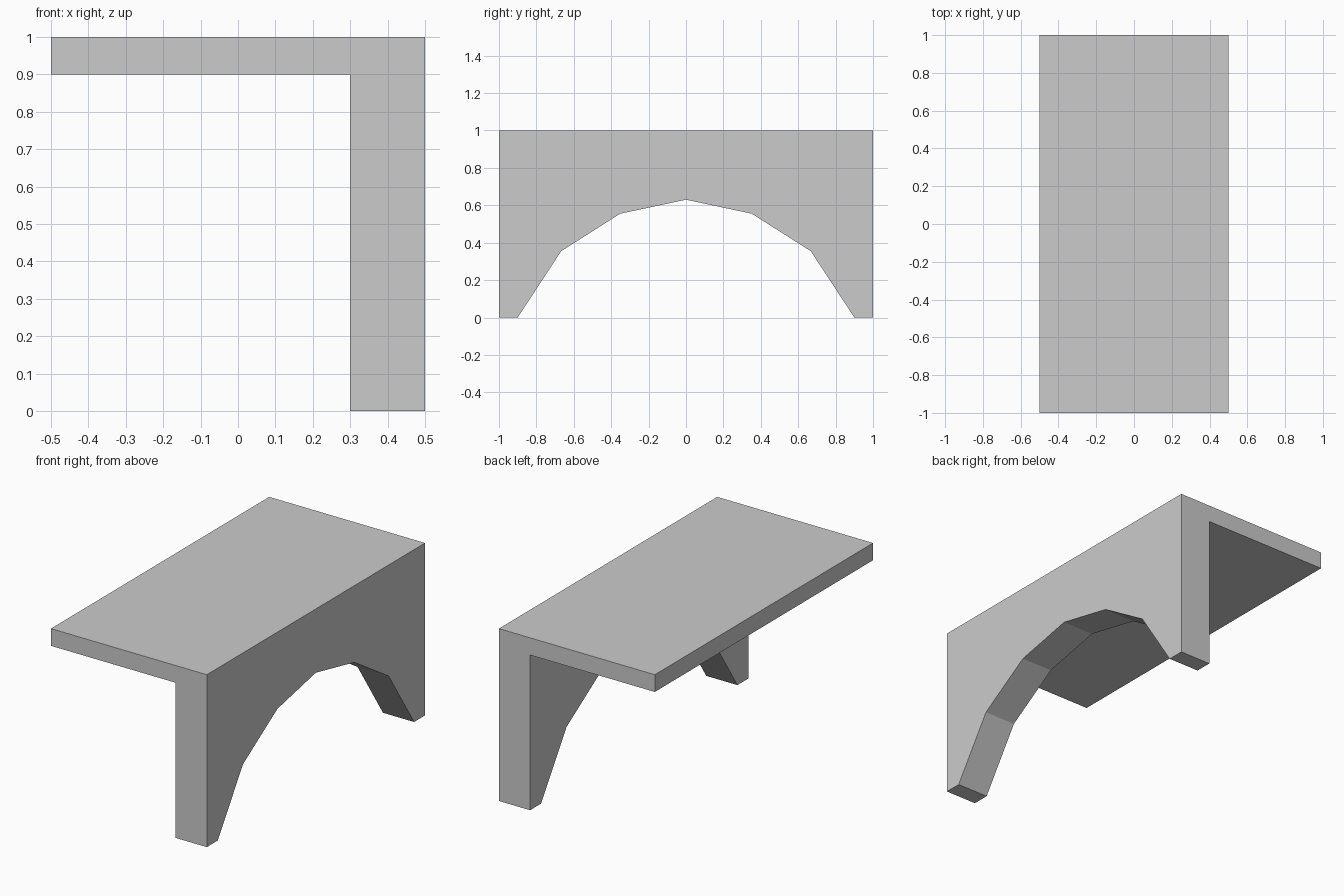
import bpy
import bmesh
from mathutils import Vector

cube = bpy.data.objects.get("Cube")
if cube:
    bpy.data.objects.remove(cube, do_unlink=True)

grey = bpy.data.materials.new("plain grey")
grey.use_nodes = True
grey.diffuse_color = (0.6, 0.6, 0.6, 1)
grey.node_tree.nodes["Principled BSDF"].inputs["Base Color"].default_value = (0.6, 0.6, 0.6, 1)


def prism(name, outline, depth):
    """Extrude a closed outline of points along the depth vector."""
    bm = bmesh.new()
    face = bm.faces.new([bm.verts.new(p) for p in outline])
    result = bmesh.ops.extrude_face_region(bm, geom=[face], use_keep_orig=True)
    moved = [v for v in result["geom"] if isinstance(v, bmesh.types.BMVert)]
    bmesh.ops.translate(bm, verts=moved, vec=Vector(depth))
    bmesh.ops.recalc_face_normals(bm, faces=bm.faces)
    mesh = bpy.data.meshes.new(name)
    bm.to_mesh(mesh)
    bm.free()
    mesh.materials.append(grey)
    obj = bpy.data.objects.new(name, mesh)
    bpy.context.collection.objects.link(obj)
    return obj


# Thin top slab and thick side wall as one L-shaped section
section = [(-0.5, 0.9), (0.3, 0.9), (0.3, 0), (0.5, 0), (0.5, 1), (-0.5, 1)]
body = prism("slab_with_arched_wall", [(x, -1, z) for x, z in section], (0, 2, 0))

# Faceted arch opening, mirrored about the middle
half = [(0.9, -0.1), (0.9, 0), (0.667, 0.355), (0.352, 0.555)]
arch = half + [(0, 0.63)] + [(-y, z) for y, z in reversed(half)]
cutter = prism("arch_cutter", [(0.2, y, z) for y, z in arch], (0.4, 0, 0))
cutter.hide_render = True

# Cut the arch through the wall
cut = body.modifiers.new("arch opening", "BOOLEAN")
cut.operation = "DIFFERENCE"
cut.solver = "EXACT"
cut.object = cutter
bpy.context.view_layer.objects.active = body
bpy.ops.object.modifier_apply(modifier=cut.name)
bpy.data.objects.remove(cutter, do_unlink=True)
